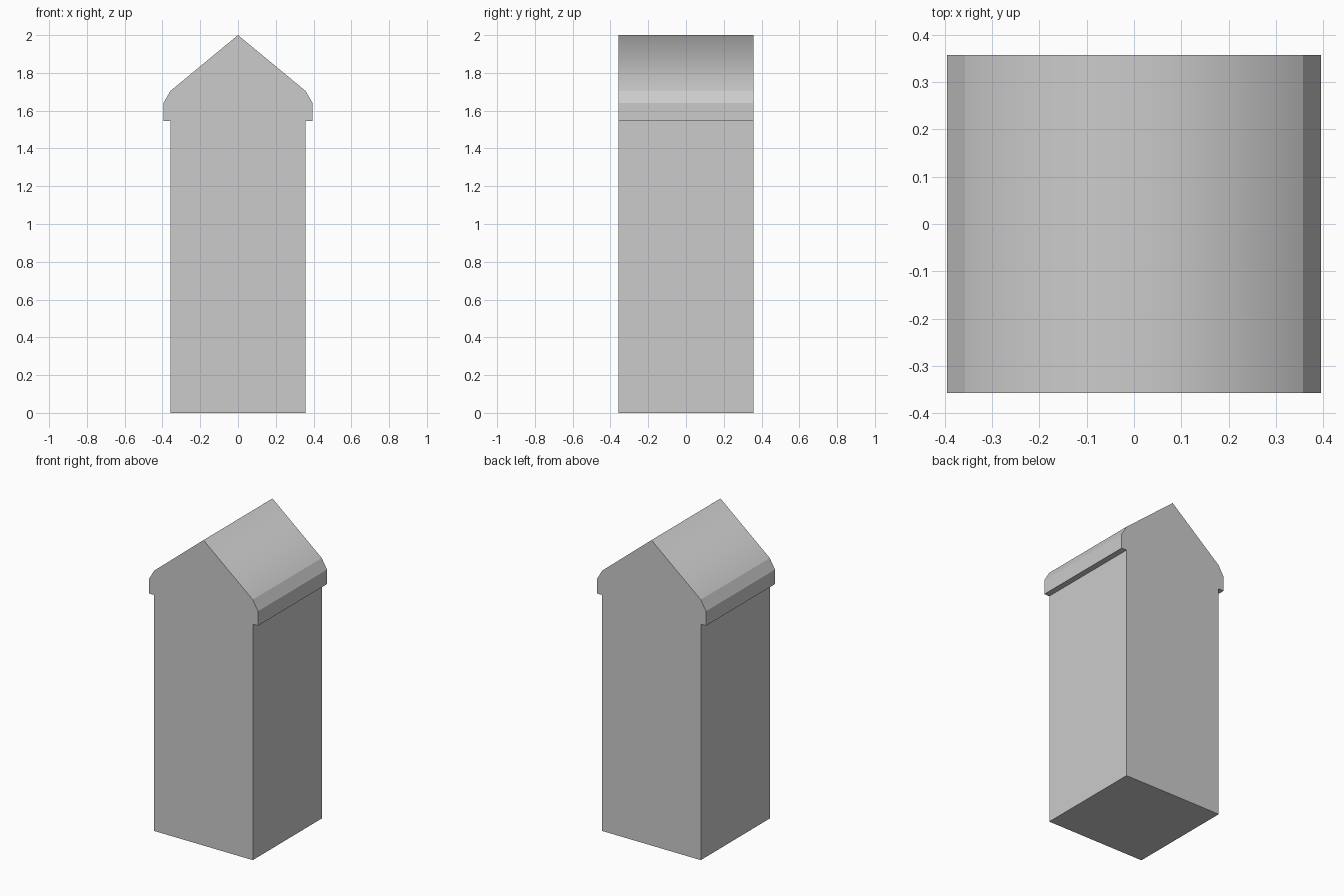
import bpy
import bmesh

if "Cube" in bpy.data.objects:
    bpy.data.objects.remove(bpy.data.objects["Cube"])

HALF_DEPTH = 0.357

# Right half of the front outline, from the base up to the eaves
right = [(0.357, 0.0), (0.357, 1.545), (0.395, 1.545), (0.395, 1.64), (0.357, 1.705)]
ridge = (0.0, 2.0)
outline = right + [ridge] + [(-x, z) for x, z in reversed(right)]

# Gabled tower: outline extruded from front to back
bm = bmesh.new()
front = bm.faces.new([bm.verts.new((x, -HALF_DEPTH, z)) for x, z in outline])
extruded = bmesh.ops.extrude_face_region(bm, geom=[front], use_keep_orig=True)
back_verts = [g for g in extruded["geom"] if isinstance(g, bmesh.types.BMVert)]
bmesh.ops.translate(bm, verts=back_verts, vec=(0, 2 * HALF_DEPTH, 0))
bmesh.ops.recalc_face_normals(bm, faces=bm.faces)

# Every edge is sharp except the ridge, where the two roof slopes blend
for face in bm.faces:
    face.smooth = True
for edge in bm.edges:
    edge.smooth = all(abs(v.co.z - ridge[1]) < 1e-4 for v in edge.verts)

mesh = bpy.data.meshes.new("gabled_tower")
bm.to_mesh(mesh)
bm.free()
tower = bpy.data.objects.new("gabled_tower", mesh)
bpy.context.collection.objects.link(tower)
